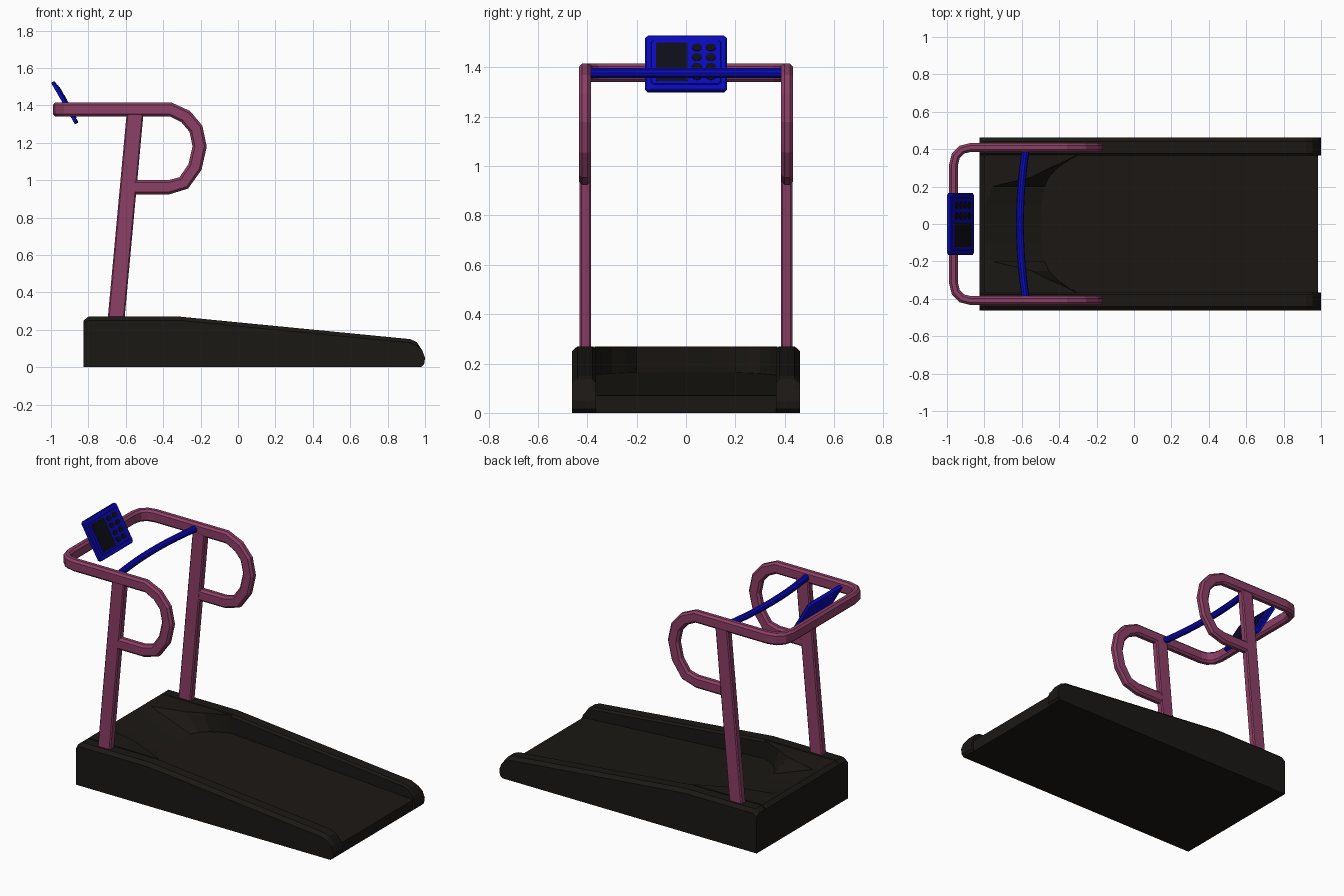
import bpy, bmesh, math
from mathutils import Vector

if "Cube" in bpy.data.objects:
    bpy.data.objects.remove(bpy.data.objects["Cube"])


def material(name, rgb):
    m = bpy.data.materials.new(name)
    m.diffuse_color = (*rgb, 1)
    m.use_nodes = True
    m.node_tree.nodes["Principled BSDF"].inputs["Base Color"].default_value = m.diffuse_color
    return m


BLACK = material("black_plastic", (0.011, 0.009, 0.007))
PINK = material("pink_metal", (0.26, 0.05, 0.13))
BLUE = material("blue_plastic", (0.003, 0.003, 0.5))
DARK = material("dark_glass", (0.004, 0.004, 0.009))


def finish(name, bm, mat):
    bmesh.ops.recalc_face_normals(bm, faces=bm.faces)
    me = bpy.data.meshes.new(name)
    bm.to_mesh(me)
    bm.free()
    ob = bpy.data.objects.new(name, me)
    bpy.context.collection.objects.link(ob)
    me.materials.append(mat)
    return ob


def loft(name, rings, mat):
    """Skin a list of equal-length closed rings and cap both ends."""
    bm = bmesh.new()
    vs = [[bm.verts.new(p) for p in r] for r in rings]
    n = len(vs[0])
    for a, b in zip(vs, vs[1:]):
        for i in range(n):
            bm.faces.new((a[i], a[(i + 1) % n], b[(i + 1) % n], b[i]))
    bm.faces.new(vs[0])
    bm.faces.new(vs[-1])
    return finish(name, bm, mat)


def octagon(w, h, c):
    return [(w, -h + c), (w, h - c), (w - c, h), (c - w, h),
            (-w, h - c), (-w, c - h), (c - w, -h), (w - c, -h)]


def sweep(name, path, sides, section, mat):
    """Sweep a section along a path; sides gives the sideways axis per point."""
    rings = []
    for i, p in enumerate(path):
        t = (path[min(i + 1, len(path) - 1)] - path[max(i - 1, 0)]).normalized()
        s = sides[i] or t.cross(Vector((0, 0, 1))).normalized()
        u = s.cross(t)
        rings.append([p + s * a + u * b for a, b in section])
    return loft(name, rings, mat)


# Side rails of the base, chamfered along the outer top edge
profile = [(-0.825, 0), (-0.825, 0.25), (-0.80, 0.27), (-0.31, 0.27), (0.92, 0.15),
           (0.955, 0.135), (0.985, 0.09), (1.0, 0.05), (0.995, 0.015), (0.98, 0)]
for side, label in ((-1, "near"), (1, "far")):
    rings = [[(x, side * y, max(0, z - drop) if z > 0.1 else z) for x, z in profile]
             for y, drop in ((0.365, 0.012), (0.378, 0), (0.44, 0), (0.463, 0.02))]
    loft(label + "_side_rail", rings, BLACK)


# Running deck with the front platform dipping down to a curved edge
def deck_z(x):
    return 0.165 - (x + 0.5) * 0.0635


stations = [(0, -0.79, -0.50), (0.1, -0.79, -0.495), (0.2, -0.76, -0.478),
            (0.25, -0.55, -0.455), (0.30, -0.45, -0.41), (0.34, -0.36, -0.35),
            (0.37, -0.30, -0.295)]
stations = [(-y, a, b) for y, a, b in stations[:0:-1]] + stations
loft("deck", [[(-0.825, y, 0), (-0.825, y, 0.25), (-0.80, y, 0.27), (crest, y, 0.268),
               (edge, y, deck_z(edge)), (0.985, y, deck_z(0.985)), (0.98, y, 0)]
              for y, crest, edge in stations], BLACK)

# Uprights
for side, label in ((-1, "near"), (1, "far")):
    rings = [[(x + a, side * 0.408 + b, z) for a, b in octagon(0.045, 0.023, 0.007)]
             for x, z in ((-0.657, 0.2), (-0.55, 1.36))]
    loft(label + "_upright", rings, PINK)

# Handrail: grip loop, side bar, rounded corner, front bar, then mirrored
loop = [(-0.55, 0.962), (-0.37, 0.962), (-0.29, 0.985), (-0.23, 1.07), (-0.205, 1.18),
        (-0.225, 1.275), (-0.28, 1.34), (-0.36, 1.378)]
corner = [(-0.87, 0.41), (-0.92, 0.398), (-0.953, 0.365), (-0.965, 0.315)]
half = [Vector((x, -0.41, z)) for x, z in loop] + [Vector((x, -y, 1.378)) for x, y in corner]
path = half + [Vector((p.x, -p.y, p.z)) for p in reversed(half)]
sides = [Vector((0, 1, 0))] * 8 + [None] * 8 + [Vector((0, -1, 0))] * 8
sweep("handrail", path, sides, octagon(0.024, 0.038, 0.013), PINK)

# Bowed crossbar between the uprights
bar = [Vector((-0.61 + 0.03 * (y / 0.39) ** 2, y, 1.378))
       for y in [0.39 * i / 5 for i in range(-5, 6)]]
ring = [(0.021 * math.cos(math.tau * i / 10), 0.021 * math.sin(math.tau * i / 10))
        for i in range(10)]
sweep("crossbar", bar, [None] * len(bar), ring, BLUE)


# Console, laid out flat in y/z and tilted back 30 degrees
def console_part(name, outline, x0, x1, mat, inset=0.0):
    k = 1 - inset
    ob = loft(name, [[(x0, y, z) for y, z in outline], [(x1 - 0.004, y, z) for y, z in outline],
                     [(x1, y * k, z * k) for y, z in outline]], mat)
    ob.location = (-0.925, 0, 1.415)
    ob.rotation_euler = (0, math.radians(-30), 0)
    return ob


console_part("console", octagon(0.166, 0.128, 0.012), -0.012, 0.010, BLUE, 0.03)
console_part("console_face", octagon(0.142, 0.102, 0.008), 0, 0.014, BLUE, 0.02)
screen = [(y - 0.058, z) for y, z in octagon(0.064, 0.09, 0.005)]
console_part("screen", screen, 0, 0.0155, DARK)
for row in range(4):
    for col in range(2):
        cy, cz = 0.044 + 0.057 * col, 0.068 - 0.045 * row
        dot = [(cy + 0.021 * math.cos(math.tau * i / 12), cz + 0.017 * math.sin(math.tau * i / 12))
               for i in range(12)]
        console_part(f"button_{row}_{col}", dot, 0, 0.017, DARK)
